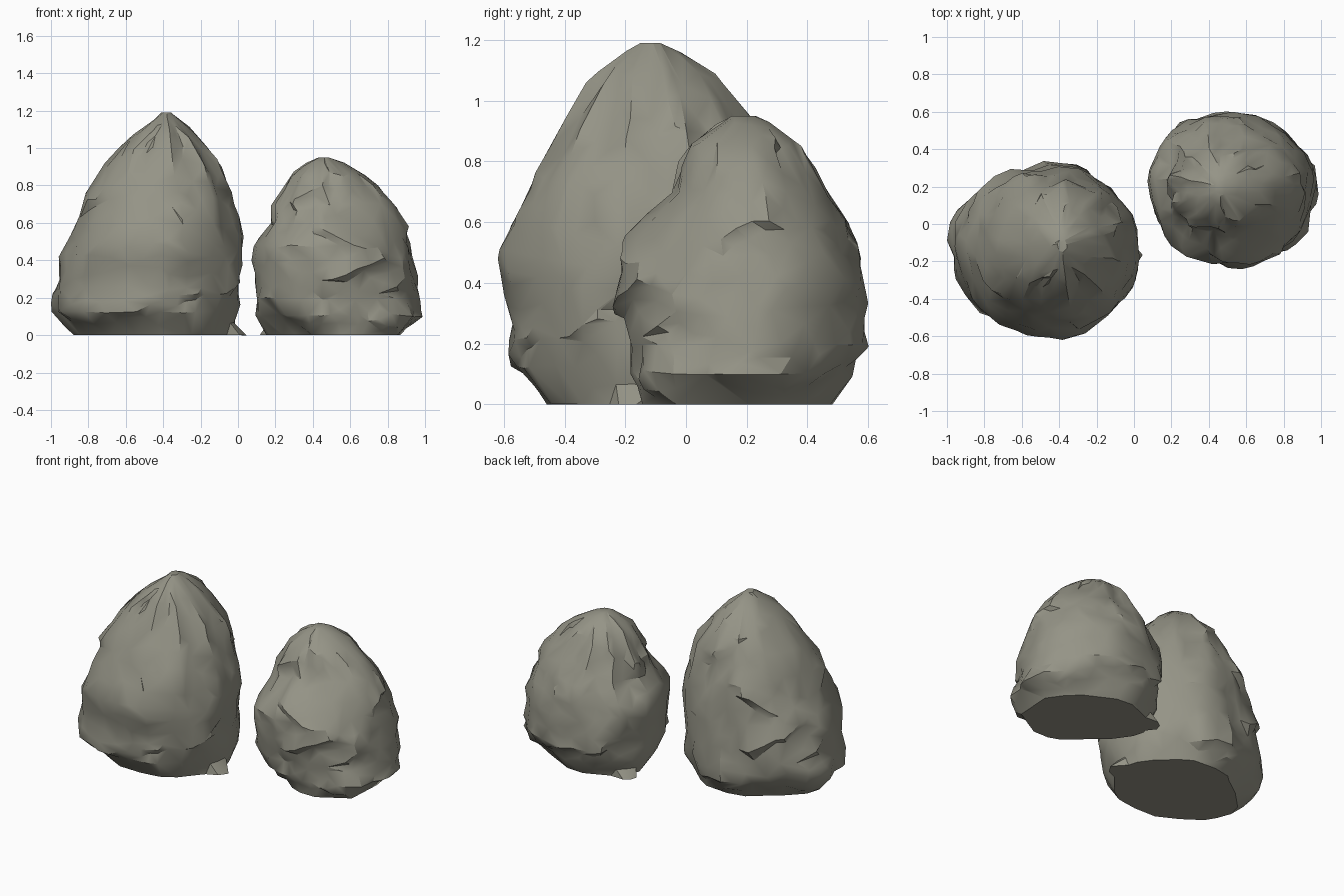
import bpy, bmesh, math
from mathutils import Vector, noise

if "Cube" in bpy.data.objects:
    bpy.data.objects.remove(bpy.data.objects["Cube"])

stone = bpy.data.materials.new("grey olive stone")
stone.diffuse_color = (0.30, 0.295, 0.24, 1)
stone.use_nodes = True
stone.node_tree.nodes["Principled BSDF"].inputs["Base Color"].default_value = stone.diffuse_color

# Height, then left, right, front and back reach of each boulder
LARGE = [
    (0.00, -.46, .45, -.37, .40), (0.13, -.53, .46, -.47, .44),
    (0.25, -.51, .47, -.44, .43), (0.45, -.47, .47, -.48, .43),
    (0.60, -.40, .47, -.45, .42), (0.75, -.35, .43, -.38, .39),
    (0.90, -.26, .37, -.29, .34), (1.00, -.17, .30, -.23, .29),
    (1.08, -.09, .23, -.18, .23), (1.15, .01, .15, -.09, .14),
    (1.19, .05, .10, -.02, .05)]
SMALL = [
    (0.00, -.40, .36, -.37, .30), (0.10, -.43, .45, -.39, .37),
    (0.20, -.44, .44, -.37, .40), (0.37, -.44, .41, -.41, .39),
    (0.48, -.44, .39, -.41, .38), (0.60, -.35, .35, -.33, .34),
    (0.70, -.33, .30, -.23, .27), (0.80, -.28, .21, -.20, .22),
    (0.86, -.24, .14, -.18, .18), (0.92, -.16, .04, -.10, .10),
    (0.95, -.10, -.04, -.04, .04)]

# Ledges: angle, half width, low z, high z, slope, push outwards
LEDGES = [
    (-5, 12, -.01, .04, 0, .09),       # thin foot
    (-85, 45, -.01, .15, .14, -.03),   # undercut along the front
    (-20, 18, .28, .62, .35, .035),    # slab on the right
    (80, 20, .10, .68, .1, .03),       # broad upright slab
    (95, 16, .04, .24, .25, .03),      # low block beside it
    (163, 20, .03, .25, -.15, .045),   # corner block
    (135, 28, .42, .56, .2, .04),      # stepped shelves
    (122, 20, .64, .80, -.3, .035),
    (168, 16, .34, .46, .3, .025),
    (212, 28, .08, .20, -.12, .03),    # long low ledge
    (208, 20, .70, .84, .2, .03),      # shoulder ledge
    (285, 10, .64, .73, .35, -.018),   # notch in the front
    (245, 12, .90, 1.07, .3, -.035),   # chipped hollow near the top
    (300, 14, .80, 1.10, .6, -.018),   # cracks near the top
    (95, 26, .92, 1.06, .2, .02),
    (25, 16, .80, .97, -.4, .02)]


def reach(levels, z):
    for a, b in zip(levels, levels[1:]):
        if z <= b[0] + 1e-6:
            t = (z - a[0]) / (b[0] - a[0])
            return [p + (q - p) * t for p, q in zip(a[1:], b[1:])]
    return levels[-1][1:]


def roughness(angle, z, r):
    """Outward push of the shared rock detail at an angle and height."""
    c, s = math.cos(angle), math.sin(angle)
    push = 0.0
    for deg, half, lo, hi, slope, amount in LEDGES:
        d = (math.degrees(angle) - deg + 180) % 360 - 180
        t = (z - lo - slope * math.radians(d)) / (hi - lo)
        if abs(d) < half and 0 <= t <= 1:
            # Overhanging wedges: full at the lip, fading away from it
            fade = 1 - 0.7 * t if amount > 0 else 0.3 + 0.7 * t
            push += amount * fade * (1 - (d / half) ** 4)
    # Ridges running down from the summit, deepest on the right
    fade = max(0, min(1, (z - .45) / .35))
    push += fade * (.010 + .008 * c) * (1 - 2 * abs(math.sin(angle * 5.5 + z * 1.5)))
    # Chipping
    push += .020 * noise.noise(Vector((c * 2.2, s * 2.2, z * 5)))
    push += .020 * noise.noise(Vector((c * 5, s * 5, z * 9 + 7)))
    return push * min(1, r / .22)


def build_boulder(name, levels, turn, cuts, location, sides=54, rows=38):
    top = levels[-1][0]
    size = top / 1.19
    peak = [(levels[-1][i] + levels[-1][i + 1]) / 2 for i in (1, 3)]

    def point(angle, z):
        xn, xp, yn, yp = reach(levels, z)
        mx, my = peak[0] * z / top, peak[1] * z / top
        c, s = math.cos(angle), math.sin(angle)
        x = (xp - mx if c > 0 else mx - xn) * c
        y = (yp - my if s > 0 else my - yn) * s
        r = max(math.hypot(x, y), 0.01)
        push = .9 * roughness(angle - math.radians(turn), z / size, r)
        # Slanting cuts around the base
        for deg, depth in cuts:
            w = max(0, math.cos(angle - math.radians(deg))) ** 3
            push -= depth * w * max(0, 1 - z / .2)
        k = (r + push) / r
        return mx + x * k, my + y * k, z

    bm = bmesh.new()
    rings = [[bm.verts.new(point(2 * math.pi * i / sides, top * j / rows))
              for i in range(sides)] for j in range(rows + 1)]
    for a, b in zip(rings, rings[1:]):
        for i in range(sides):
            k = (i + 1) % sides
            bm.faces.new((a[i], a[k], b[k], b[i]))
    bm.faces.new(rings[0][::-1])
    bm.faces.new(rings[-1])
    mesh = bpy.data.meshes.new(name)
    bm.to_mesh(mesh)
    bm.free()
    mesh.materials.append(stone)
    ob = bpy.data.objects.new(name, mesh)
    ob.location = location
    bpy.context.collection.objects.link(ob)
    bpy.ops.object.select_all(action='DESELECT')
    bpy.context.view_layer.objects.active = ob
    ob.select_set(True)
    # Reduce to irregular chipped facets
    dec = ob.modifiers.new("facets", 'DECIMATE')
    dec.ratio = 0.22
    bpy.ops.object.modifier_apply(modifier=dec.name)
    bpy.ops.object.shade_smooth_by_angle(angle=math.radians(30))


build_boulder("large_boulder", LARGE, 0,
              [(48, .04), (135, .10), (225, .06), (315, .03)], (-0.46, -0.13, 0))
# The small boulder carries the same detail, turned around
build_boulder("small_boulder", SMALL, 152,
              [(225, .12), (45, .06)], (0.53, 0.195, 0))
